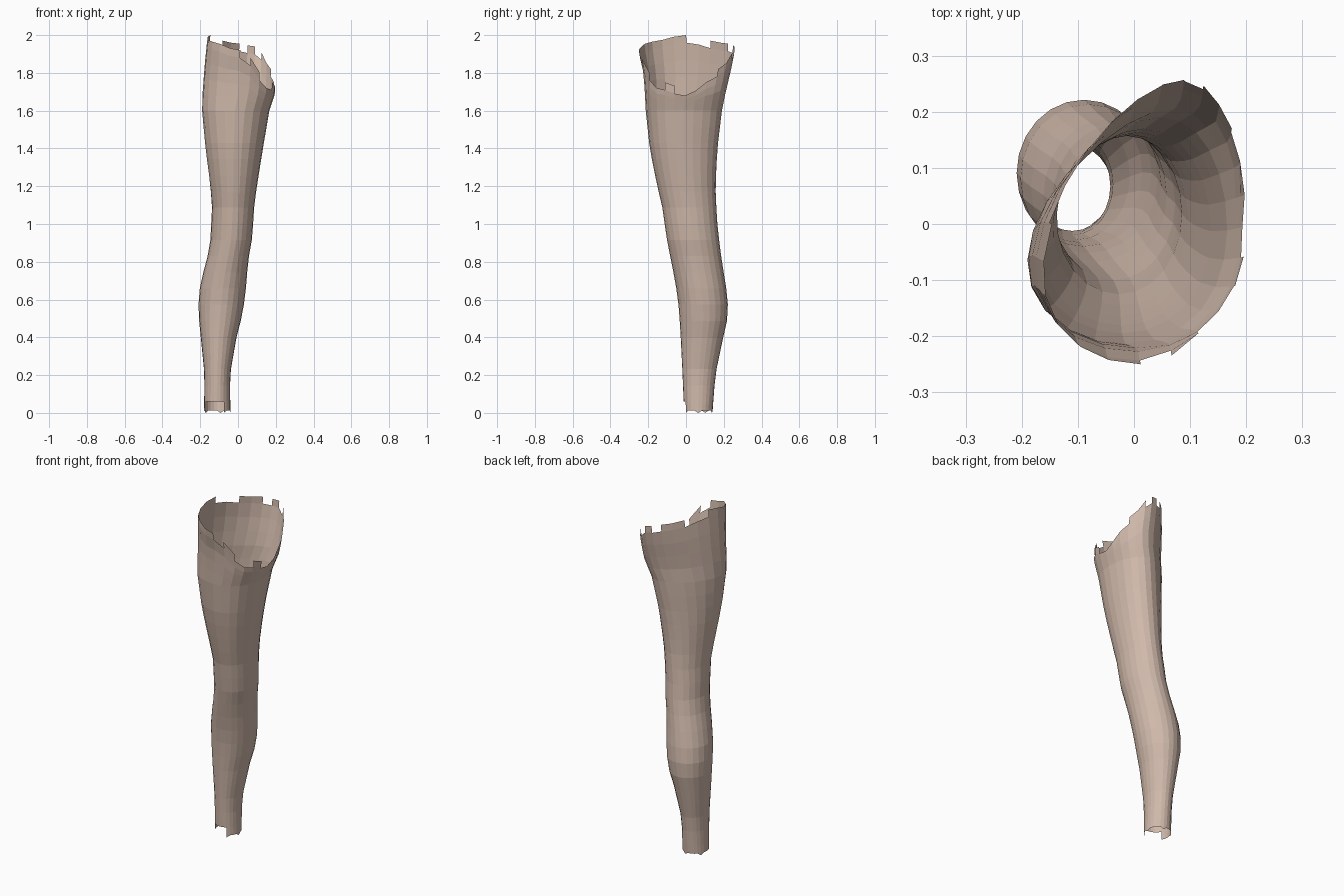
import bpy
import bmesh
from math import sin, cos, pi, radians

old_cube = bpy.data.objects.get("Cube")
if old_cube:
    bpy.data.objects.remove(old_cube, do_unlink=True)

# Leg outline: height, inner/outer x limits, front/back y limits
OUTLINE = [
    (0.0, -.18, -.04, -.01, .14),
    (0.2, -.177, -.043, -.018, .155),
    (0.4, -.197, -.008, -.028, .197),
    (0.5, -.207, .018, -.034, .22),
    (0.6, -.21, .036, -.042, .222),
    (0.7, -.197, .046, -.058, .207),
    (0.8, -.167, .052, -.078, .19),
    (0.9, -.147, .072, -.098, .177),
    (1.0, -.142, .08, -.113, .166),
    (1.1, -.137, .086, -.127, .16),
    (1.2, -.147, .1, -.152, .156),
    (1.4, -.172, .132, -.192, .166),
    (1.6, -.19, .166, -.213, .19),
    (1.7, -.188, .2, -.218, .21),
    (1.8, -.18, .205, -.225, .235),
    (1.9, -.172, .205, -.248, .255),
    (2.0, -.16, .205, -.258, .26),
]
# Height of the slanted upper rim, every 45 degrees from the outer side
RIM = [1.68, 1.78, 1.9, 1.92, 1.96, 1.925, 1.88, 1.72]
SIDES = 24
STRAIGHT_ROWS = 18
UPPER_ROWS = 4
STRAIGHT_TOP = 1.6
CUFF = 0.06


def limits(z):
    """Blend the outline limits at a height."""
    for low, high in zip(OUTLINE, OUTLINE[1:]):
        if z <= high[0]:
            f = (z - low[0]) / (high[0] - low[0])
            return [a + (b - a) * f for a, b in zip(low[1:], high[1:])]
    return OUTLINE[-1][1:]


def rim_height(column):
    position = column / SIDES * len(RIM)
    i = int(position)
    f = position - i
    f = f * f * (3 - 2 * f)
    return RIM[i] * (1 - f) + RIM[(i + 1) % len(RIM)] * f


def surface_point(column, z):
    """Ellipse that flattens towards the inner back near the hip."""
    x0, x1, y0, y1 = limits(z)
    angle = 2 * pi * column / SIDES
    inner_back = 0.45 + 0.55 * cos(angle - radians(135))
    skew = radians(27) * inner_back * min(1, max(0, (z - 1.0) / 0.7))
    return ((x0 + x1) / 2 + (x1 - x0) / 2 * cos(angle - skew),
            (y0 + y1) / 2 + (y1 - y0) / 2 * sin(angle), z)


bm = bmesh.new()


def add_ring(height_of):
    return [bm.verts.new(surface_point(c, height_of(c))) for c in range(SIDES)]


def bridge(lower, upper, keep=lambda c: True):
    for c in range(SIDES):
        if keep(c):
            n = (c + 1) % SIDES
            bm.faces.new((lower[c], lower[n], upper[n], upper[c]))


# Ankle hem, missing a few pieces at the front
hem = add_ring(lambda c: 0.0 if c % 5 == 0 else 0.012)
rings = [add_ring(lambda c: CUFF)]
bridge(hem, rings[0], lambda c: c not in (14, 15, 16, 17, 18, 19))

# Calf, knee and thigh
for row in range(1, STRAIGHT_ROWS + 1):
    height = CUFF + (STRAIGHT_TOP - CUFF) * row / STRAIGHT_ROWS
    rings.append(add_ring(lambda c: height))

# Flared upper thigh that follows the slanted rim
for row in range(1, UPPER_ROWS + 1):
    f = row / UPPER_ROWS
    rings.append(add_ring(
        lambda c: STRAIGHT_TOP + (rim_height(c) - STRAIGHT_TOP) * f))
for lower, upper in zip(rings, rings[1:]):
    bridge(lower, upper)

# Torn rim: stepped pieces standing above the upper edge
teeth = add_ring(lambda c: rim_height(c) + 0.04)
bridge(rings[-1], teeth,
       lambda c: c in (3, 4, 6, 8, 9, 12, 13, 14, 15, 16, 17, 19, 22))

loose = [v for v in bm.verts if not v.link_faces]
bmesh.ops.delete(bm, geom=loose, context='VERTS')
bmesh.ops.recalc_face_normals(bm, faces=bm.faces)
mesh = bpy.data.meshes.new("leg_skin")
bm.to_mesh(mesh)
bm.free()

# Skin colour
skin = bpy.data.materials.new("skin beige")
skin.use_nodes = True
tone = (0.63, 0.485, 0.405, 1)
skin.diffuse_color = tone
skin.node_tree.nodes["Principled BSDF"].inputs["Base Color"].default_value = tone
mesh.materials.append(skin)

leg = bpy.data.objects.new("leg_skin", mesh)
bpy.context.collection.objects.link(leg)
